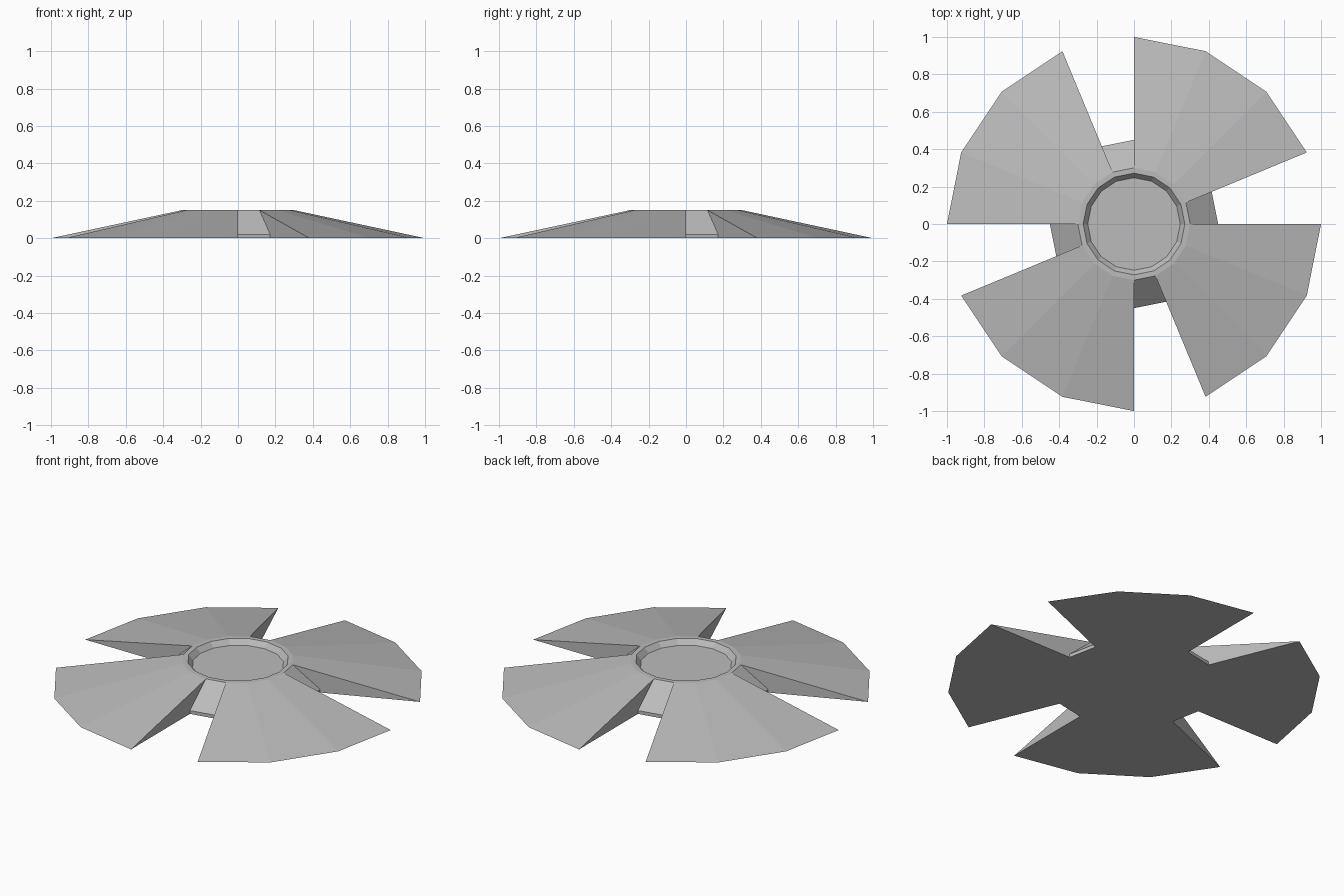
import bpy
import bmesh
from math import pi, cos, sin

if "Cube" in bpy.data.objects:
    bpy.data.objects.remove(bpy.data.objects["Cube"], do_unlink=True)

STEP = pi / 8          # sixteen sides all round
HUB_R, HUB_Z = 0.30, 0.15
FOOT_R, FOOT_Z = 0.45, 0.02

grey = bpy.data.materials.new("plain grey")
grey.use_nodes = True
colour = (0.5, 0.5, 0.5, 1)
grey.diffuse_color = colour
grey.node_tree.nodes["Principled BSDF"].inputs["Base Color"].default_value = colour


def sweep(name, profile, first, count, wall=None):
    """Turn an (r, z) profile about the z axis through whole steps; wall closes both ends."""
    bm = bmesh.new()

    def ring(points, step):
        a = step * STEP
        return [bm.verts.new((r * cos(a), r * sin(a), z)) for r, z in points]

    rings = [ring(profile, first + i) for i in range(count + 1)]
    for a, b in zip(rings, rings[1:]):
        for j in range(len(profile) - 1):
            bm.faces.new((a[j], b[j], b[j + 1], a[j + 1]))
    if wall:
        bm.faces.new(ring(wall, first))
        bm.faces.new(list(reversed(ring(wall, first + count))))
    bmesh.ops.remove_doubles(bm, verts=bm.verts, dist=0.0001)
    mesh = bpy.data.meshes.new(name)
    bm.to_mesh(mesh)
    bm.free()
    mesh.materials.append(grey)
    obj = bpy.data.objects.new(name, mesh)
    bpy.context.collection.objects.link(obj)
    return obj


# Hub underside, and its flat rim with the shallow dished recess
sweep("hub_base", [(0, 0), (HUB_R, 0)], 0, 16)
sweep("hub_rim_and_recess",
      [(HUB_R, HUB_Z), (0.272, HUB_Z), (0.247, 0.12), (0, 0.12)], 0, 16)

blade_profile = [(HUB_R, 0), (1, 0), (HUB_R, HUB_Z)]
blade_wall = [(FOOT_R, 0), (1, 0), (HUB_R, HUB_Z), (FOOT_R, FOOT_Z)]
foot_profile = [(HUB_R, 0), (FOOT_R, 0), (FOOT_R, FOOT_Z), (HUB_R, HUB_Z)]

# Four wide wedge blades, with a steep hub foot in each gap
for i, side in enumerate(("left", "back", "right", "front")):
    sweep("hub_foot_" + side, foot_profile, 4 * i, 1)
    sweep("blade_" + side, blade_profile, 4 * i + 1, 3, blade_wall)
